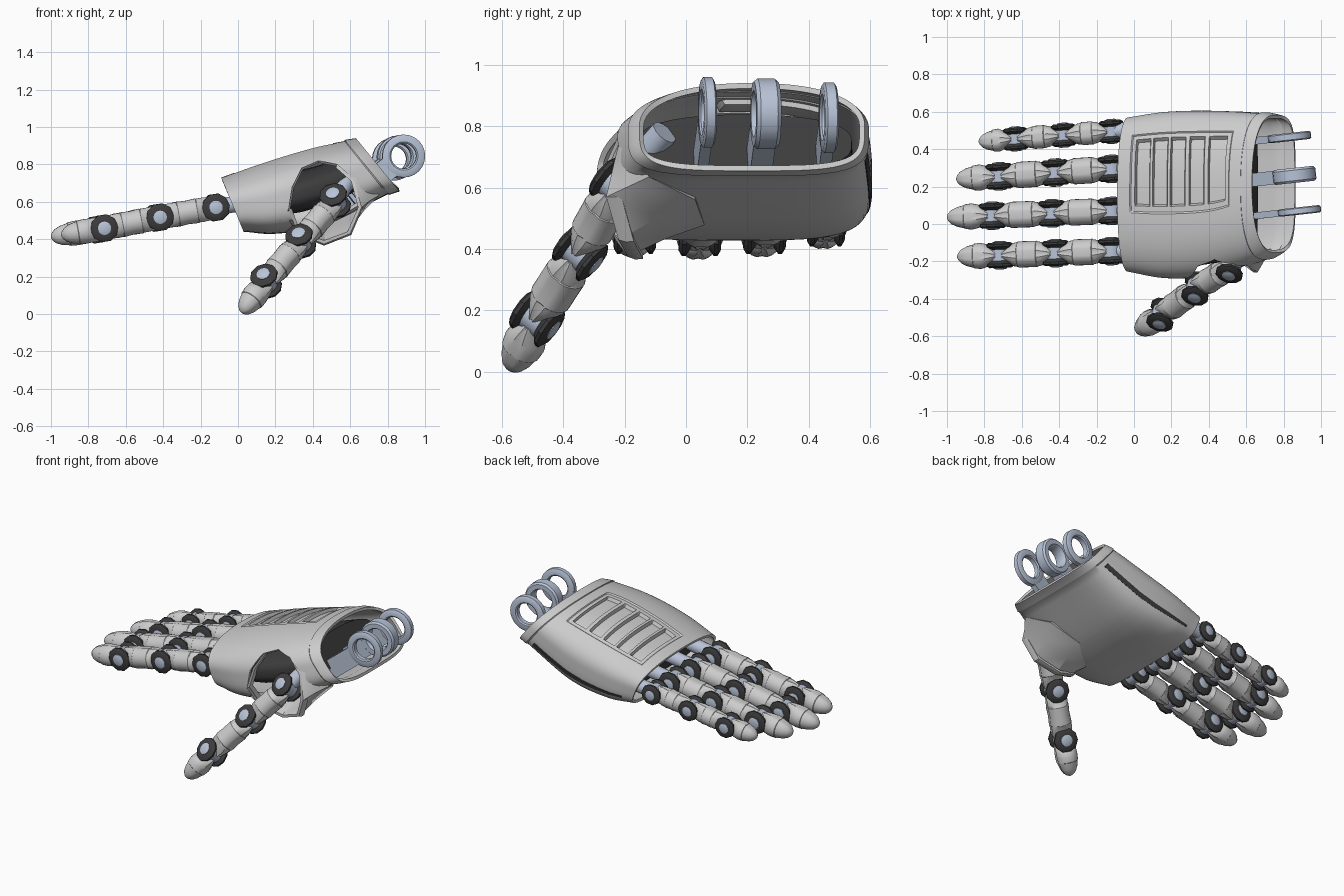
import bpy, bmesh
from math import sin, cos, pi, radians
from mathutils import Vector as V

if "Cube" in bpy.data.objects:
    bpy.data.objects.remove(bpy.data.objects["Cube"])


def material(name, col):
    m = bpy.data.materials.new(name)
    m.diffuse_color = (*col, 1)
    m.use_nodes = True
    m.node_tree.nodes["Principled BSDF"].inputs["Base Color"].default_value = m.diffuse_color
    return m


DARK = material("dark_rubber", (.045, .045, .045))
BLUE = material("blue_steel", (.48, .55, .68))


def loft(name, rings, mat=None, wrap=False, caps=True):
    """Bridge a list of closed point rings into a mesh object."""
    bm = bmesh.new()
    vs = [[bm.verts.new(p) for p in r] for r in rings]
    n = len(vs[0])
    pairs = list(zip(vs, vs[1:])) + ([(vs[-1], vs[0])] if wrap else [])
    for a, b in pairs:
        for i in range(n):
            j = (i + 1) % n
            bm.faces.new((a[i], a[j], b[j], b[i]))
    if caps and not wrap:
        bm.faces.new(vs[0])
        bm.faces.new(vs[-1])
    bmesh.ops.recalc_face_normals(bm, faces=bm.faces)
    me = bpy.data.meshes.new(name)
    bm.to_mesh(me)
    bm.free()
    if mat:
        me.materials.append(mat)
    ob = bpy.data.objects.new(name, me)
    bpy.context.collection.objects.link(ob)
    return ob


def spun(name, c, axis, prof, n, mat, wrap=False):
    """Lathe (offset, radius) pairs round an axis through c."""
    axis = axis.normalized()
    u = axis.orthogonal().normalized()
    v = axis.cross(u)
    ang = [2 * pi * i / n for i in range(n)]
    return loft(name, [[c + axis * o + (u * cos(t) + v * sin(t)) * r for t in ang]
                       for o, r in prof], mat, wrap)


def rod(name, p, q, r, mat, n=12):
    return spun(name, p, q - p, [(0, r), ((q - p).length, r)], n, mat)


# ---- palm shell surface: (top x, top z, bottom x, bottom z, y min, y max)
KEYS = [(-.09, .73, .03, .44, -.255, .57), (.15, .815, .21, .43, -.29, .60),
        (.40, .89, .48, .48, -.27, .605), (.57, .925, .80, .64, -.185, .59),
        (.635, .935, .86, .66, -.145, .575)]


def section(x):
    i = max(k for k in range(4) if KEYS[k][0] <= x + 1e-6 or k == 0)
    a, b = KEYS[i], KEYS[i + 1]
    p, q = KEYS[max(i - 1, 0)], KEYS[min(i + 2, 4)]
    h = b[0] - a[0]
    t = (x - a[0]) / h
    out = []
    for k in range(1, 6):
        m0 = (b[k] - p[k]) / (b[0] - p[0]) * h
        m1 = (q[k] - a[k]) / (q[0] - a[0]) * h
        out.append((2*t**3 - 3*t*t + 1) * a[k] + (t**3 - 2*t*t + t) * m0
                   + (3*t*t - 2*t**3) * b[k] + (t**3 - t*t) * m1)
    return out


def surf(x, deg, off=0, su=1, sv=1):
    tz, bx, bz, y0, y1 = section(x)
    c, s = cos(radians(deg)), sin(radians(deg))
    n = 2.3 if s > 0 else 4
    r = (abs(c)**n + abs(s)**n) ** (-1 / n)
    half = V((x - bx, 0, tz - bz)) / 2
    mid = V(((x + bx) / 2, (y0 + y1) / 2, (tz + bz) / 2))
    return (mid + half * (s * r * sv) + V((0, (y1 - y0) / 2, 0)) * (c * r * su)
            + (half.normalized() * s + V((0, c, 0))) * off)


# ---- palm shell with recessed vent slots and raised cuff
SLOTS = [(.005, .08), (.10, .175), (.195, .27), (.295, .37), (.395, .48)]
edges = [e for s in SLOTS for e in s] + [-.02, .505, .572]
xs = sorted({round(-.09 + .725 * i / 24, 4) for i in range(25)}
            | {round(e + d, 4) for e in edges for d in (-.003, .003)})
degs = sorted(set(range(0, 360, 4)) | {e + d for e in (44, 48, 97.5, 102.5) for d in (-.5, .5)})


def relief(x, d):
    if x > .572:
        return .007
    if 48 < d < 97.5 and any(a < x < b for a, b in SLOTS):
        return -.028
    return -.007 if 44 < d < 102.5 and -.02 < x < .505 else 0


shell = loft("palm_shell", [[surf(x, d, relief(x, d)) for d in degs] for x in xs], caps=False)
sol = shell.modifiers.new("thick", 'SOLIDIFY')
sol.thickness, sol.offset = .018, -1

# thumb opening: cut through the side, then line it with a collar
LIP = [(.27, -.29, .56), (.29, -.26, .68), (.34, -.215, .78), (.43, -.19, .82), (.53, -.20, .80),
       (.62, -.225, .72), (.66, -.26, .57), (.60, -.22, .43), (.46, -.19, .375), (.32, -.23, .43)]
CEN = V((.46, 0, .6))


def lip_ring(scale, dy=0, y=None):
    return [V((CEN.x + (p[0] - CEN.x) * scale, p[1] + dy if y is None else y,
               CEN.z + (p[2] - CEN.z) * scale)) for p in LIP]


cutter = loft("cutter", [lip_ring(1.0, y=-.6), lip_ring(1.0, y=-.13)])
cutter.hide_render = True
boo = shell.modifiers.new("cut", 'BOOLEAN')
boo.operation, boo.object = 'DIFFERENCE', cutter
bpy.context.view_layer.objects.active = shell
for m in ("thick", "cut"):
    bpy.ops.object.modifier_apply(modifier=m)
bpy.data.objects.remove(cutter)
loft("thumb_collar", [lip_ring(1.0), lip_ring(1.04, .025), lip_ring(1.03, .05),
                      lip_ring(.96, .05), lip_ring(.95, .01)], wrap=True)

# web of skin from the lower lip back to the palm and wrist
WEB = [(4, (.60, -.17, .84)), (5, (.69, -.185, .75)), (6, (.755, -.12, .635)), (7, (.68, .03, .56)),
       (8, (.48, .06, .478)), (9, (.31, -.08, .437)), (0, (.22, -.27, .50))]
web = []
for i, t in WEB:
    p, q = V(LIP[i]), V(t)
    inw = (CEN - (p + q) / 2)
    inw.y = 0
    inw = inw.normalized() * .018
    m = (p + q) / 2 + inw * .4
    web.append([p, m, q, q + inw, m + inw, p + inw])
loft("thumb_web", web)

# dark inner frame, and side slit strip
loft("inner_frame", [[surf(x, d, 0, .86, .52) for d in range(0, 360, 10)]
                     for x in (.02, .15, .3, .42, .52)], DARK)
slit = [.0, .1, .2, .3, .4, .48, .55]
loft("side_slit", [[surf(x, d, o) for d, o in ((-24 + 4 * x, .003), (-26, .003),
                   (-28 - 4 * x, .003), (-28 - 4 * x, -.01), (-24 + 4 * x, -.01))]
                   for x in slit], DARK)


# ---- finger parts
def segment(name, p, q, a, prof, w):
    """Smooth pod with a lengthwise groove; prof = (distance, half width, half height)."""
    d = (q - p).normalized()
    a = (a - d * a.dot(d)).normalized()
    n = d.cross(a)
    rings = []
    for s, hw, hh in prof:
        ring = []
        for i in range(24):
            t = 2 * pi * i / 24
            g = .91 if i in (6, 18) else 1
            ring.append(p + d * s + (a * hw * cos(t) + n * hh * sin(t) * g) * w)
        rings.append(ring)
    return loft(name, rings)


def joint(name, c, a, w):
    for s in (-1, 1):
        spun(name + "_disc", c, a * s, [(.028 * w, .05 * w), (.046 * w, .075 * w), (.058 * w, .075 * w),
                                        (.068 * w, .058 * w), (.068 * w, .03 * w)], 10, DARK)
    spun(name + "_pin", c, a, [(-.076 * w, .022 * w), (-.071 * w, .036 * w), (.071 * w, .036 * w),
                               (.076 * w, .022 * w)], 16, BLUE)
    spun(name + "_hub", c, a, [(-.03 * w, .056 * w), (.03 * w, .056 * w)], 16, BLUE)


def finger(name, pts, axis, w):
    for i in range(3):
        p, q = pts[i], pts[i + 1]
        d = (q - p).normalized()
        a = (axis - d * axis.dot(d)).normalized()
        L = (q - p).length
        joint(f"{name}_joint_{i + 1}", p, a, w)
        start = [(.018, .022, .060), (.045, .042, .066), (.075, .062, .067)]
        if i < 2:
            end = [(L - s, hw, hh) for s, hw, hh in reversed(start)]
            prof = start + [(.098, .067, .066), (.101, .07, .069), (L / 2, .07, .065),
                            (L - .101, .07, .069), (L - .098, .067, .066)] + end
        else:
            prof = start + [(.45 * L, .07, .068), (.6 * L, .066, .065), (.61 * L, .063, .062),
                            (.78 * L, .052, .053), (.9 * L, .038, .039),
                            (.97 * L, .021, .022), (L, .006, .006)]
        segment(f"{name}_segment_{i + 1}", p, q, a, prof, w)


# ---- four fingers: base y, tip y, tip x, width
FINGERS = [("index", -.145, -.175, -.945, 1), ("middle", .07, .035, -1.0, 1),
           ("ring", .295, .24, -.95, 1), ("little", .495, .44, -.83, .88)]
for name, yb, yt, xt, w in FINGERS:
    k = (-.12 - xt) / .83
    pts = [V((-.12 - k * s, yb + (yt - yb) * s / .83, .57 - k * dz))
           for s, dz in ((0, 0), (.30, .053), (.60, .112), (.83, .150))]
    d = pts[1] - pts[0]
    finger(name + "_finger", pts, V((d.y, -d.x, 0)).normalized(), w)
    rod(name + "_knuckle_mount", pts[0], pts[0] - d * .7, .045, BLUE)

# ---- thumb
thumb = [V((.52, -.225, .605)), V((.335, -.345, .39)), V((.15, -.485, .175)), V((.02, -.572, .008))]
finger("thumb", thumb, V((-.2, -.75, .6)), 1)
rod("thumb_mount", thumb[0], V((.63, -.07, .78)), .045, BLUE)

# ---- wrist rings with tangs: centre, half thickness
for i, (x, y, z, h) in enumerate([(.885, .07, .845, .02), (.858, .26, .84, .04), (.832, .465, .828, .022)]):
    c = V((x, y, z))
    axis = V((-.11, 1, 0)).normalized()
    spun(f"wrist_ring_{i + 1}", c, axis,
         [(-h, .105), (-h * .7, .115), (h * .7, .115), (h, .105),
          (h, .076), (h * .7, .068), (-h * .7, .068), (-h, .076)], 24, BLUE, wrap=True)
    d = V((-.75, -.083, -.6)).normalized()
    n = d.cross(axis)
    loft(f"ring_tang_{i + 1}", [[c + d * s + axis * (h * .9 * u) + n * (.06 * v)
                                 for u, v in ((-1, -1), (1, -1), (1, 1), (-1, 1))]
                                for s in (.085, .34)], BLUE)

# ---- smooth shading with sharp creases
bpy.ops.object.select_all(action='DESELECT')
for ob in bpy.context.collection.objects:
    ob.select_set(True)
bpy.context.view_layer.objects.active = shell
bpy.ops.object.shade_smooth_by_angle(angle=radians(35))
